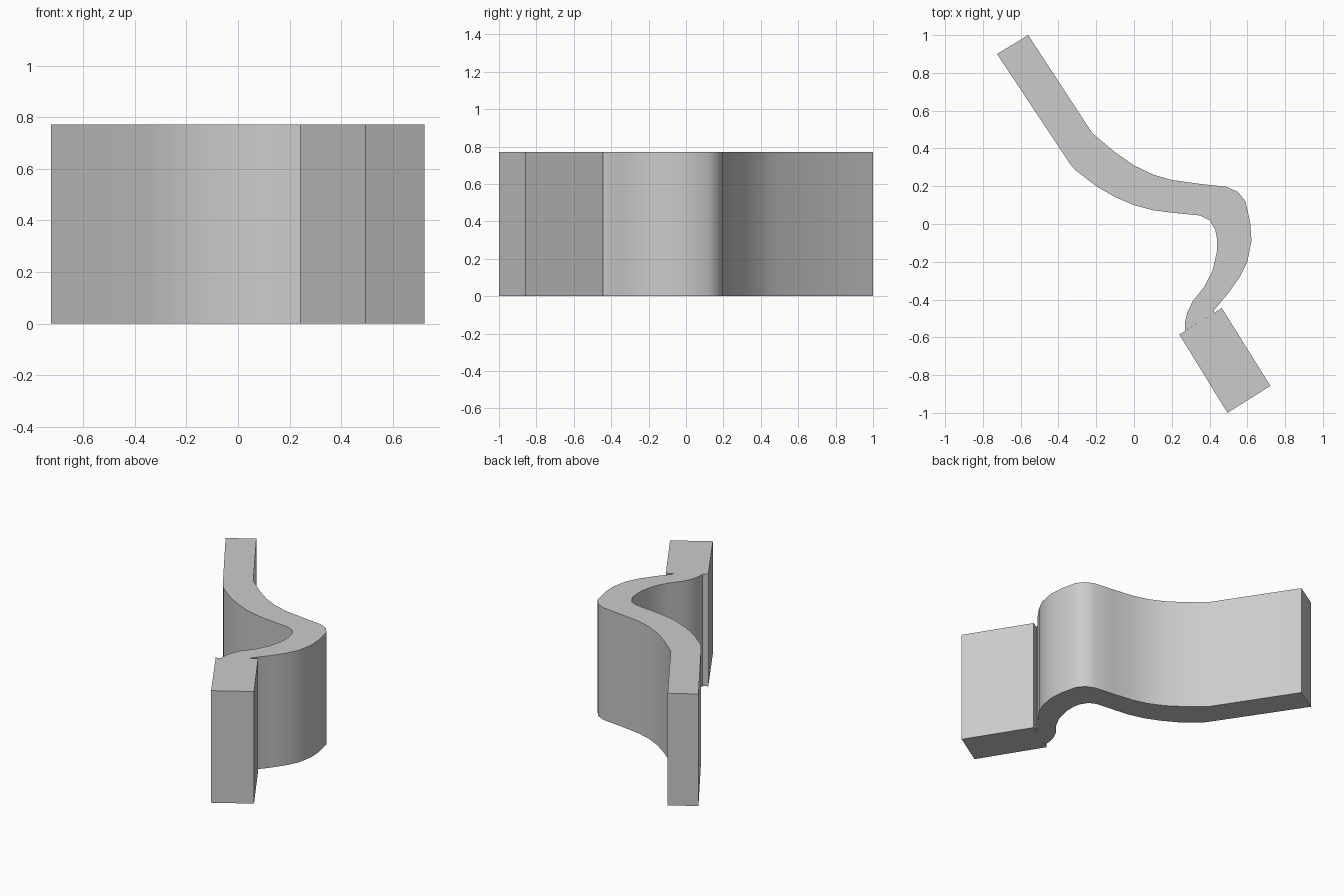
import bpy, bmesh

if "Cube" in bpy.data.objects:
    bpy.data.objects.remove(bpy.data.objects["Cube"])

HEIGHT = 0.772


def extruded(name, outline, smooth=False):
    """Extrude a plan outline upward from z = 0."""
    bm = bmesh.new()
    face = bm.faces.new([bm.verts.new((x, y, 0)) for x, y in outline])
    top = bmesh.ops.extrude_face_region(bm, geom=[face], use_keep_orig=True)
    bmesh.ops.translate(bm, vec=(0, 0, HEIGHT),
                        verts=[g for g in top["geom"] if isinstance(g, bmesh.types.BMVert)])
    bmesh.ops.recalc_face_normals(bm, faces=bm.faces)
    bmesh.ops.triangulate(bm, faces=[f for f in bm.faces if len(f.verts) > 4])
    mesh = bpy.data.meshes.new(name)
    bm.to_mesh(mesh)
    bm.free()
    obj = bpy.data.objects.new(name, mesh)
    bpy.context.collection.objects.link(obj)
    if smooth:
        bpy.ops.object.select_all(action='DESELECT')
        obj.select_set(True)
        bpy.context.view_layer.objects.active = obj
        bpy.ops.object.shade_smooth_by_angle(angle=0.61)
    return obj


# Curved wall: outer rail, then inner rail
outer = [(-0.56, 1.0), (-0.22, 0.48), (-0.10, 0.38), (0.0, 0.31), (0.10, 0.262),
         (0.20, 0.233), (0.36, 0.211), (0.49, 0.197), (0.55, 0.17), (0.59, 0.12),
         (0.615, 0.01), (0.622, -0.09), (0.60, -0.20), (0.56, -0.28),
         (0.50, -0.365), (0.425, -0.455), (0.42, -0.473)]
inner = [(-0.725, 0.90), (-0.34, 0.32), (-0.31, 0.285), (-0.20, 0.20), (-0.10, 0.143),
         (0.0, 0.10), (0.10, 0.073), (0.20, 0.06), (0.35, 0.045), (0.40, 0.02),
         (0.43, -0.03), (0.44, -0.08), (0.438, -0.15), (0.415, -0.25), (0.37, -0.335),
         (0.31, -0.41), (0.282, -0.47), (0.27, -0.52), (0.27, -0.566)]
extruded("curved_wall", outer + inner[::-1], smooth=True)

# Straight end block
extruded("end_block", [(0.24, -0.585), (0.495, -1.0), (0.722, -0.857), (0.465, -0.445)])
